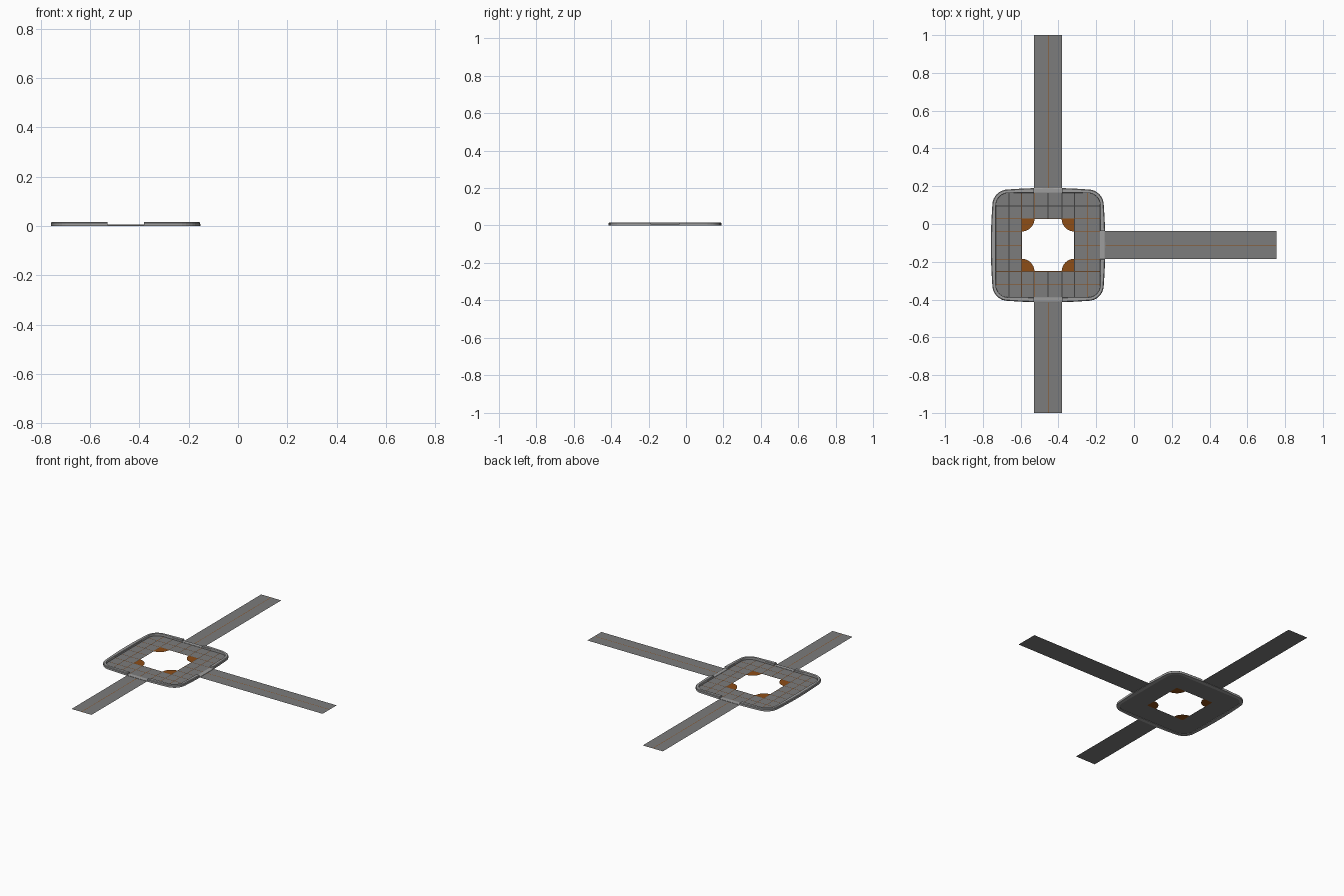
import bpy, bmesh, math

if "Cube" in bpy.data.objects:
    bpy.data.objects.remove(bpy.data.objects["Cube"])

CX, CY = -0.455, -0.112      # centre of the square junction
HOLE, ROAD, CORNER = 0.14, 0.074, 0.212
PLATE_Z = 0.003


def material(name, rgb):
    m = bpy.data.materials.new(name)
    m.diffuse_color = (*rgb, 1)
    m.use_nodes = True
    m.node_tree.nodes["Principled BSDF"].inputs["Base Color"].default_value = m.diffuse_color
    return m


PAVING = material("paving", (0.2, 0.2, 0.2))
KERB = material("kerb", (0.34, 0.34, 0.34))
EARTH = material("earth", (0.27, 0.075, 0.008))
DARK = material("joint", (0.05, 0.05, 0.05))


def finish(name, bm, mat):
    bmesh.ops.remove_doubles(bm, verts=bm.verts, dist=1e-5)
    bmesh.ops.dissolve_degenerate(bm, dist=1e-6, edges=bm.edges)
    mesh = bpy.data.meshes.new(name)
    bm.to_mesh(mesh)
    bm.free()
    mesh.materials.append(mat)
    ob = bpy.data.objects.new(name, mesh)
    bpy.context.collection.objects.link(ob)
    return ob


def rect(bm, x0, x1, y0, y1, z):
    bm.faces.new([bm.verts.new(p) for p in
                  ((x0, y0, z), (x1, y0, z), (x1, y1, z), (x0, y1, z))])


def outline(half, bow=0.0):
    """Rounded square, anticlockwise from the east side: (x, y, in_gap)."""
    pts = []
    r = half - bow - CORNER
    for side in range(4):
        a = side * math.pi / 2
        c, s = math.cos(a), math.sin(a)
        local = []
        for t, gap in ((-0.145, 0), (-ROAD - 0.001, 0), (-ROAD, 1), (0, 1),
                       (ROAD, 1), (ROAD + 0.001, 0), (0.145, 0)):
            local.append((half - bow * (t / CORNER) ** 2, t, gap and side != 2))
        for i in range(9):
            b = i / 8 * math.pi / 2
            local.append((CORNER + r * math.cos(b), CORNER + r * math.sin(b), 0))
        pts += [(x * c - y * s, x * s + y * c, g) for x, y, g in local]
    return pts


def clamp(v):
    return max(-HOLE, min(HOLE, v))


# Paved square with an open middle
bm = bmesh.new()
edge = outline(0.278)
outer = [bm.verts.new((CX + x, CY + y, PLATE_Z)) for x, y, g in edge]
inner = [bm.verts.new((CX + clamp(x), CY + clamp(y), PLATE_Z)) for x, y, g in edge]
for i in range(len(edge)):
    j = (i + 1) % len(edge)
    bm.faces.new((outer[i], outer[j], inner[j], inner[i]))
finish("paved_square", bm, PAVING)

# Kerb, lowered where the three paths meet it
bm = bmesh.new()
rings = []
for half, bow, high, low in ((0.303, 0.008, 0, 0), (0.303, 0.008, 0.013, 0.004),
                             (0.299, 0.008, 0.017, 0.006), (0.279, 0.002, 0.017, 0.006),
                             (0.276, 0.0, 0.014, 0.005), (0.276, 0.0, 0, 0)):
    rings.append([bm.verts.new((CX + x, CY + y, low if g else high))
                  for x, y, g in outline(half, bow)])
for a, b in zip(rings, rings[1:] + rings[:1]):
    for i in range(len(a)):
        j = (i + 1) % len(a)
        bm.faces.new((a[i], a[j], b[j], b[i]))
finish("kerb", bm, KERB)

# Paths running north, south and east, each with a centre seam
W = 0.0015
START = 0.3
for name, box, seam in (
        ("north", (CX - ROAD, CX + ROAD, CY + START, 1), (CX - W, CX + W, CY + START, 1)),
        ("south", (CX - ROAD, CX + ROAD, -1, CY - START), (CX - W, CX + W, -1, CY - START)),
        ("east", (CX + START, 0.755, CY - ROAD, CY + ROAD), (CX + START, 0.755, CY - W, CY + W))):
    bm = bmesh.new()
    rect(bm, *box, 0.002)
    finish(name + "_path", bm, PAVING)
    bm = bmesh.new()
    rect(bm, *seam, 0.0025)
    finish(name + "_path_seam", bm, EARTH)

# Joints between the paving slabs
for name, w, z, mat in (("slab_joints", 0.002, 0.0035, DARK),
                        ("joint_earth", 0.001, 0.004, EARTH)):
    bm = bmesh.new()
    for o in (-0.207, -HOLE, -ROAD, 0, ROAD, HOLE, 0.207):
        spans = [(-0.275, -HOLE), (HOLE, 0.275)] if abs(o) < HOLE else [(-0.275, 0.275)]
        for a, b in spans:
            rect(bm, CX + o - w, CX + o + w, CY + a, CY + b, z)
            rect(bm, CX + a, CX + b, CY + o - w, CY + o + w, z)
    finish(name, bm, mat)

# Quarter-round planting beds in the corners of the opening
bm = bmesh.new()
R = 0.068
for sx in (-1, 1):
    for sy in (-1, 1):
        x, y = CX + sx * HOLE, CY + sy * HOLE
        pts = [(x, y)] + [(x - sx * R * math.cos(i / 10 * math.pi / 2),
                           y - sy * R * math.sin(i / 10 * math.pi / 2)) for i in range(11)]
        if sx * sy < 0:
            pts.reverse()
        bm.faces.new([bm.verts.new((*p, PLATE_Z)) for p in pts])
finish("corner_beds", bm, EARTH)
